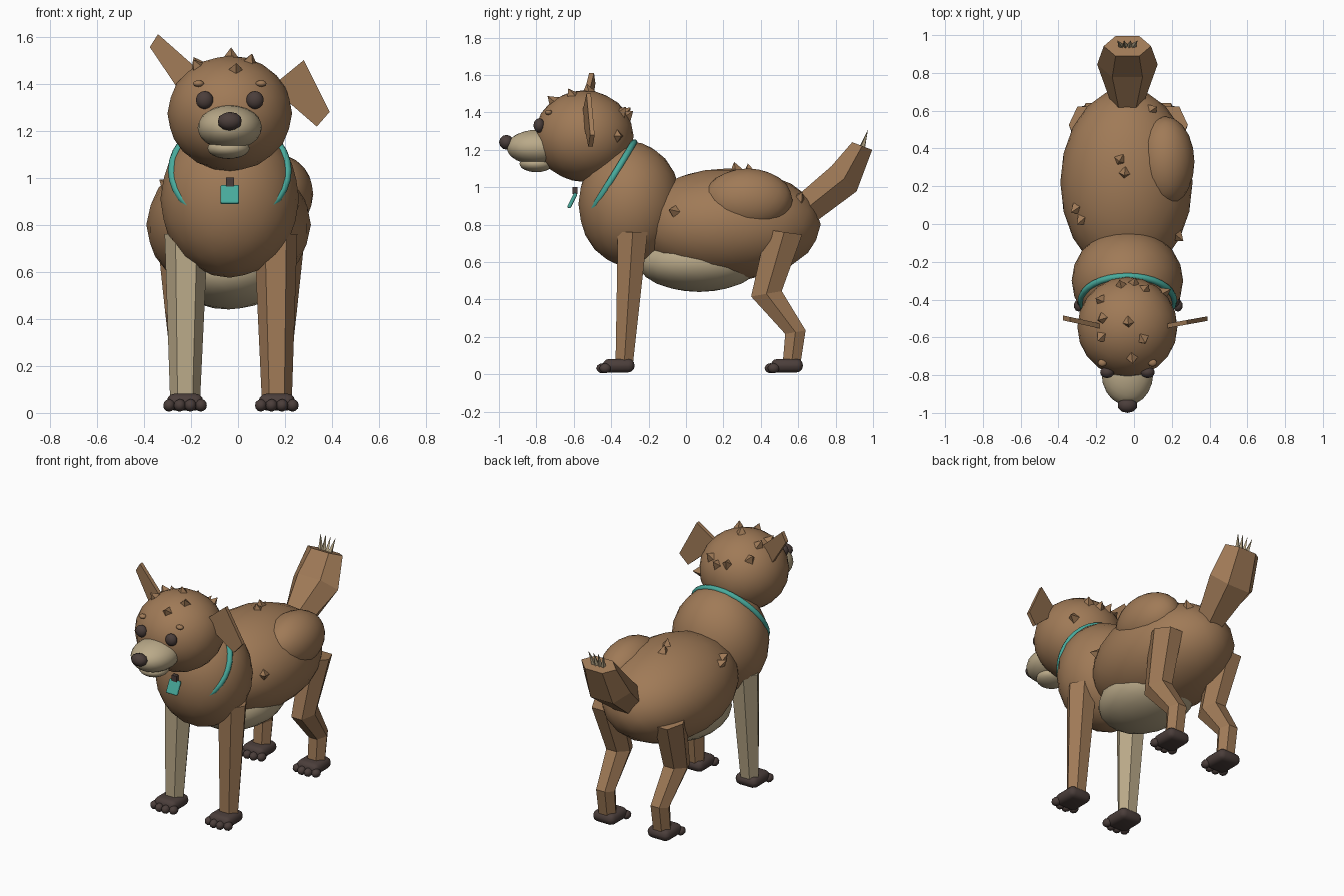
import bpy, bmesh
from math import cos, sin, pi, radians, sqrt
from mathutils import Vector, Matrix

if "Cube" in bpy.data.objects:
    bpy.data.objects.remove(bpy.data.objects["Cube"])

MID = -0.035  # the body's own centre line


def material(name, rgb):
    m = bpy.data.materials.new(name)
    m.use_nodes = True
    m.diffuse_color = (*rgb, 1)
    m.node_tree.nodes["Principled BSDF"].inputs["Base Color"].default_value = (*rgb, 1)
    return m


brown = material("brown fur", (0.35, 0.195, 0.095))
cream = material("cream fur", (0.49, 0.40, 0.25))
dark = material("dark skin", (0.07, 0.048, 0.043))
teal = material("teal collar", (0.065, 0.40, 0.33))


def finish(name, bm, mat, smooth=False):
    bmesh.ops.recalc_face_normals(bm, faces=bm.faces)
    for f in bm.faces:
        f.smooth = smooth
    mesh = bpy.data.meshes.new(name)
    bm.to_mesh(mesh)
    bm.free()
    mesh.materials.append(mat)
    ob = bpy.data.objects.new(name, mesh)
    bpy.context.collection.objects.link(ob)
    return ob


def blob(name, center, radii, mat, detail=3):
    bm = bmesh.new()
    bmesh.ops.create_icosphere(bm, subdivisions=detail, radius=1)
    bmesh.ops.transform(bm, matrix=Matrix.LocRotScale(center, None, radii), verts=bm.verts)
    return finish(name, bm, mat, True)


def box(name, center, size, mat, tilt=0, bevel=0.0):
    bm = bmesh.new()
    bmesh.ops.create_cube(bm, size=1)
    bmesh.ops.scale(bm, vec=size, verts=bm.verts)
    if bevel:
        bmesh.ops.bevel(bm, geom=bm.edges[:], offset=bevel, segments=3, profile=0.5, affect='EDGES')
    bmesh.ops.transform(bm, matrix=Matrix.Translation(center) @ Matrix.Rotation(tilt, 4, 'X'), verts=bm.verts)
    return finish(name, bm, mat, bevel > 0.02)


def loft(name, sections, mat, sides=6):
    """Sections are (centre, half width, half depth, tilt of the depth axis in degrees)."""
    bm = bmesh.new()
    rings = []
    for c, rx, ry, tilt in sections:
        t = radians(tilt)
        u, v = Vector((rx, 0, 0)), Vector((0, cos(t), sin(t))) * ry
        angles = [2 * pi * i / sides for i in range(sides)]
        rings.append([bm.verts.new(Vector(c) + u * cos(a) + v * sin(a)) for a in angles])
    for a, b in zip(rings, rings[1:]):
        for i in range(sides):
            j = (i + 1) % sides
            bm.faces.new((a[i], a[j], b[j], b[i]))
    bm.faces.new(rings[0])
    bm.faces.new(rings[-1])
    return finish(name, bm, mat)


def plate(name, outline, depth_at, thick, mat):
    """Thin slab from an x-z outline, leaning in y along x."""
    bm = bmesh.new()
    front = [bm.verts.new((x, depth_at(x) - thick / 2, z)) for x, z in outline]
    face = bm.faces.new(front)
    new = bmesh.ops.extrude_face_region(bm, geom=[face])["geom"]
    moved = [g for g in new if isinstance(g, bmesh.types.BMVert)]
    bmesh.ops.translate(bm, vec=(0, thick, 0), verts=moved)
    if not face.is_valid or all(face not in v.link_faces for v in front):
        bm.faces.new(front)
    return finish(name, bm, mat)


def spike(name, base, direction, radius, height, mat):
    bm = bmesh.new()
    bmesh.ops.create_cone(bm, cap_ends=True, segments=4, radius1=radius, radius2=0, depth=height)
    turn = Vector(direction).to_track_quat('Z', 'Y').to_matrix().to_4x4()
    lift = Matrix.Translation((0, 0, height / 2))
    bmesh.ops.transform(bm, matrix=Matrix.Translation(base) @ turn @ lift, verts=bm.verts)
    return finish(name, bm, mat)


def tuft(name, center, radii, x, y):
    """Small fur pyramid standing on the upper side of an ellipsoid."""
    dx, dy = (x - center[0]) / radii[0], (y - center[1]) / radii[1]
    dz = sqrt(max(0.0, 1 - dx * dx - dy * dy))
    p = Vector((x, y, center[2] + dz * radii[2]))
    n = Vector((dx / radii[0], dy / radii[1], dz / radii[2])).normalized()
    spike(name, p - n * 0.012, n + Vector((0, -0.3, 0)), 0.036, 0.05, brown)


# Trunk
body = ((-0.04, 0.22, 0.80), (0.35, 0.50, 0.30))
head = ((MID, -0.545, 1.273), (0.265, 0.265, 0.245))
blob("body", *body, brown)
blob("chest", (MID, -0.30, 0.91), (0.295, 0.275, 0.335), brown)
blob("belly", (-0.04, 0.07, 0.60), (0.25, 0.33, 0.16), cream)
blob("haunch", (0.165, 0.33, 0.93), (0.155, 0.24, 0.17), brown)

# Head and face
blob("head", *head, brown)
blob("muzzle", (MID, -0.79, 1.213), (0.137, 0.17, 0.095), cream)
blob("lower_jaw", (-0.04, -0.80, 1.125), (0.09, 0.09, 0.045), cream)
blob("nose", (MID, -0.96, 1.24), (0.053, 0.04, 0.04), dark, 2)
for side, s in (("left", 1), ("right", -1)):
    blob(f"{side}_eye", (MID + s * 0.107, -0.785, 1.33), (0.037, 0.03, 0.038), dark)
    blob(f"{side}_brow", (MID + s * 0.133, -0.735, 1.40), (0.024, 0.02, 0.014), brown, 2)

# Ears
plate("left_ear", [(0.28, 1.50), (0.39, 1.28), (0.335, 1.217), (0.17, 1.36), (0.17, 1.41)],
      lambda x: -0.54 + 0.18 * (x - 0.17), 0.024, brown)
plate("right_ear", [(-0.34, 1.61), (-0.17, 1.46), (-0.25, 1.37), (-0.375, 1.555)],
      lambda x: -0.54 - 0.22 * (x + 0.18), 0.026, brown)

# Collar and tag
bpy.ops.mesh.primitive_torus_add(major_segments=32, minor_segments=8, major_radius=0.245,
                                 minor_radius=0.018, location=(MID, -0.405, 1.03),
                                 rotation=(radians(58.5), 0, 0))
collar = bpy.context.object
collar.name = "collar"
collar.data.materials.append(teal)
bpy.ops.object.shade_smooth()
box("tag_ring", (MID, -0.593, 0.982), (0.034, 0.025, 0.038), dark)
box("tag", (MID, -0.608, 0.928), (0.08, 0.02, 0.088), teal, radians(-27), 0.008)

# Legs and paws
for side, s in (("left", 1), ("right", -1)):
    x = -0.03 + s * 0.195
    front_top = (x - s * 0.005, -0.285, 0.76)
    loft(f"{side}_front_leg", [((x, -0.33, 0.06), 0.064, 0.054, 0), (front_top, 0.092, 0.092, 0)],
         brown if s > 0 else cream)
    loft(f"{side}_hind_leg", [((x, 0.565, 0.06), 0.06, 0.055, 0),
                              ((x, 0.585, 0.225), 0.062, 0.064, 10),
                              ((x + s * 0.01, 0.43, 0.43), 0.075, 0.096, 10),
                              ((x + s * 0.03, 0.525, 0.76), 0.09, 0.112, -8)], brown)
    for end, y in (("front", -0.36), ("hind", 0.54)):
        box(f"{side}_{end}_paw", (x, y, 0.046), (0.155, 0.17, 0.072), dark, 0, 0.033)
        for i in range(4):
            off = i - 1.5
            blob(f"{side}_{end}_toe_{i + 1}", (x + off * 0.045, y - 0.09 + 0.008 * off * off, 0.032),
                 (0.026, 0.032, 0.027), dark, 2)

# Tail with pale hairs at the tip
loft("tail", [((MID, 0.65, 0.89), 0.09, 0.10, 119), ((MID, 0.845, 1.045), 0.16, 0.11, 135),
              ((MID, 0.942, 1.22), 0.125, 0.066, 159)], brown)
for i in range(4):
    off = i - 1.5
    spike(f"tail_hair_{i + 1}", (MID + off * 0.02, 0.938, 1.20), (off * 0.15, 0.32, 1),
          0.018, 0.115, cream)

# Fur tufts
for i, (x, y) in enumerate([(-0.18, -0.40), (-0.07, -0.32), (0.0, -0.31), (0.06, -0.34), (0.16, -0.36),
                            (-0.17, -0.50), (-0.03, -0.52), (-0.175, -0.60), (0.05, -0.61),
                            (-0.01, -0.71)]):
    tuft(f"head_tuft_{i + 1}", *head, x, y)
for i, (x, y) in enumerate([(-0.075, 0.34), (-0.05, 0.27), (-0.31, 0.08), (-0.28, 0.02),
                            (0.235, -0.065), (0.1, 0.61)]):
    tuft(f"body_tuft_{i + 1}", *body, x, y)
